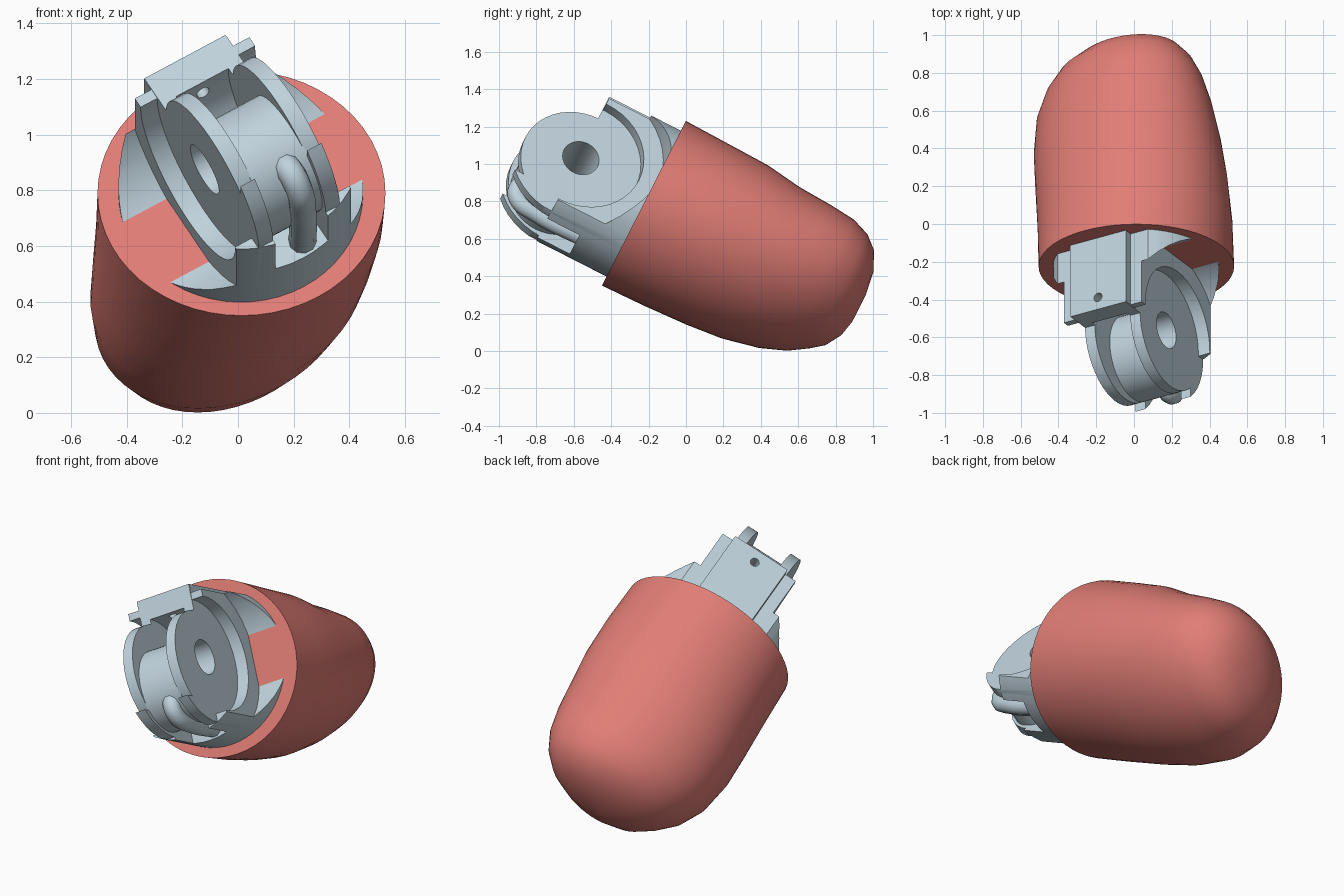
import bpy, bmesh, math
from mathutils import Matrix, Vector

cube = bpy.data.objects.get("Cube")
if cube:
    bpy.data.objects.remove(cube, do_unlink=True)


def material(name, color):
    mat = bpy.data.materials.new(name)
    mat.use_nodes = True
    mat.diffuse_color = color
    mat.node_tree.nodes["Principled BSDF"].inputs["Base Color"].default_value = color
    return mat


RED = material("salmon_red", (0.75, 0.205, 0.18, 1))
GREY = material("pale_blue_grey", (0.53, 0.65, 0.72, 1))

# Tip frame: X across, U up the rim, F out of the rim; the joint is rolled about F
tilt, roll = math.radians(27), math.radians(31)
X = Vector((1, 0, 0))
U = Vector((0, math.sin(tilt), math.cos(tilt)))
F = X.cross(U)
CENTRE = Vector((0.01, -0.225, 0.79))
PAD = Matrix.Translation(CENTRE) @ Matrix((X, U, F)).transposed().to_4x4()
JOINT = PAD @ Matrix.Rotation(roll, 4, 'Z')
# Points on the cross axes, in the joint frame
HINGE = (0, -0.03, 0.41)
LUG = (0, -0.07, 0.415)
HUB = (0, -0.15, 0.455)


def make_object(name, bm, mat):
    bmesh.ops.recalc_face_normals(bm, faces=bm.faces)
    mesh = bpy.data.meshes.new(name)
    bm.to_mesh(mesh)
    bm.free()
    mesh.materials.append(mat)
    obj = bpy.data.objects.new(name, mesh)
    bpy.context.collection.objects.link(obj)
    return obj


def box(x0, x1, y0, y1, z0, z1):
    bm = bmesh.new()
    size = Matrix.Diagonal((x1 - x0, y1 - y0, z1 - z0, 1))
    mid = Matrix.Translation(((x0 + x1) / 2, (y0 + y1) / 2, (z0 + z1) / 2))
    bmesh.ops.create_cube(bm, size=1, matrix=mid @ size)
    return make_object("cutter", bm, GREY)


def cylinder(name, radius, start, end, axis='Z', origin=(0, 0, 0), segments=44):
    bm = bmesh.new()
    turn = {'X': Matrix.Rotation(math.pi / 2, 4, 'Y'),
            'Y': Matrix.Rotation(-math.pi / 2, 4, 'X'),
            'Z': Matrix.Identity(4)}[axis]
    shift = Matrix.Translation((0, 0, (start + end) / 2))
    bmesh.ops.create_cone(bm, cap_ends=True, segments=segments, radius1=radius,
                          radius2=radius, depth=end - start,
                          matrix=Matrix.Translation(origin) @ turn @ shift)
    return make_object(name, bm, GREY)


def cross_cylinder(radius, start, end, origin=HINGE):
    return cylinder("cutter", radius, start, end, 'X', origin)


def cut(target, cutter):
    mod = target.modifiers.new("cut", 'BOOLEAN')
    mod.operation = 'DIFFERENCE'
    mod.solver = 'EXACT'
    mod.object = cutter
    bpy.context.view_layer.objects.active = target
    bpy.ops.object.modifier_apply(modifier=mod.name)
    bpy.data.objects.remove(cutter, do_unlink=True)
    return target


# Soft fingertip pad: lofted rings (depth, left, right, bottom, top), leaning to one side
stations = [
    (0, -.515, .52, -.494, .494), (.25, -.52, .51, -.488, .488),
    (.5, -.53, .48, -.475, .482), (.7, -.535, .445, -.455, .455),
    (.9, -.52, .39, -.41, .445), (1.04, -.475, .335, -.355, .432),
    (1.14, -.41, .28, -.29, .395), (1.21, -.32, .22, -.235, .335),
    (1.26, -.2, .14, -.15, .23), (1.28, -.07, .05, -.06, .1)]
SIDES = 56
bm = bmesh.new()
rings = []
for depth, left, right, low, high in stations:
    lean = 0.24 * min(depth, 1)
    ring = []
    for i in range(SIDES):
        a = 2 * math.pi * i / SIDES
        up = (low + high) / 2 + math.sin(a) * (high - low) / 2
        across = (left + right) / 2 + math.cos(a) * (right - left) / 2
        ring.append(bm.verts.new((across + lean * up, up, -depth)))
    rings.append(ring)
for a, b in zip(rings, rings[1:]):
    for i in range(SIDES):
        j = (i + 1) % SIDES
        bm.faces.new((a[i], a[j], b[j], b[i]))
bm.faces.new(rings[0])
bm.faces.new(rings[-1])
pad = make_object("fingertip_pad", bm, RED)
pad.matrix_world = PAD

# Hinge body: a round stem carved into two lugs and a top block
body = cylinder("hinge_body", 0.44, -0.1, 0.78, segments=56)
cut(body, box(-1, 1, .39, 1, -1, 1))
cut(body, cut(box(-1, 1, -.28, 1, .424, 1), cross_cylinder(.31, -2, 2, LUG)))
cut(body, cut(box(-1, 1, -1, -.27, .424, 1), cross_cylinder(.38, -2, 2)))

# Side clearances, leaving a curved lip behind each lug disc
for side in (-1, 1):
    def span(inner):
        return sorted((side * inner, side * 1.0))
    cut(body, box(*span(.17), -1, 1, .42, 1.1))
    cut(body, box(*span(.172), .34, 1.1, -1.1, 1.2))
    cut(body, cross_cylinder(.33, *span(.17)))
    cut(body, cross_cylinder(.437, *span(.24)))

# Gap between the lugs: round behind, open at the front and underneath
GAP = 0.11
cut(body, cross_cylinder(.3, -GAP, GAP))
cut(body, box(-GAP, GAP, -.2, 1, .43, 1.2))
cut(body, box(-GAP, GAP, -1, -.1, .23, 1.3))

# Pin hole and small hole in the block
cut(body, cross_cylinder(.1, -1, 1))
cut(body, cylinder("cutter", .025, .2, .6, 'Y', (0, 0, .353), 16))
body.matrix_world = JOINT

# Thick hub that joins the two lugs around the pin hole
hub = cut(cylinder("hinge_hub", .235, -.115, .115, 'X', HUB), cross_cylinder(.1, -1, 1))
hub.matrix_world = JOINT

# Bent cable guide that leaves the hub and runs into the gap floor
curve = bpy.data.curves.new("cable_guide", 'CURVE')
curve.dimensions = '3D'
curve.bevel_depth = 0.05
curve.bevel_resolution = 3
curve.use_fill_caps = True
spline = curve.splines.new('BEZIER')
path = [(-.23, .57), (-.28, .635), (-.35, .61), (-.38, .48), (-.38, .2)]
spline.bezier_points.add(len(path) - 1)
for point, (v, f) in zip(spline.bezier_points, path):
    point.co = (.03, v, f)
    point.handle_left_type = point.handle_right_type = 'AUTO'
curve.materials.append(GREY)
guide = bpy.data.objects.new("cable_guide", curve)
bpy.context.collection.objects.link(guide)
guide.matrix_world = JOINT

# Smooth shading with sharp machined edges
for obj, angle in ((pad, 40), (body, 25), (hub, 25)):
    bpy.ops.object.select_all(action='DESELECT')
    obj.select_set(True)
    bpy.context.view_layer.objects.active = obj
    bpy.ops.object.shade_smooth_by_angle(angle=math.radians(angle))
